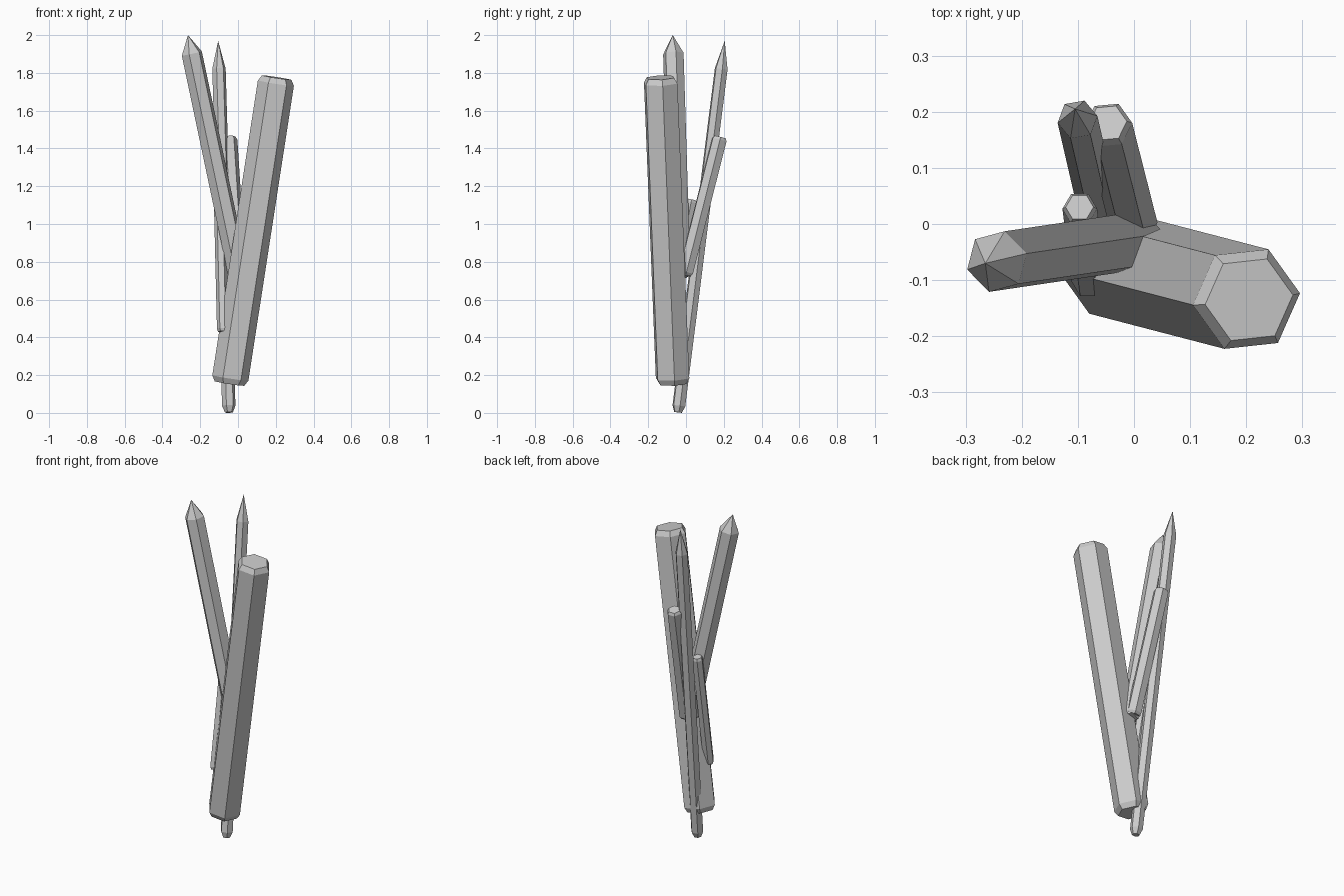
import bpy, bmesh, math
from mathutils import Vector

if "Cube" in bpy.data.objects:
    bpy.data.objects.remove(bpy.data.objects["Cube"])


def crystal(name, base, top, radius, bevel, turn=0.0, tip=0.0, inset=0.8):
    """Six-sided shaft from base to top; chamfered ends, or a point of length tip."""
    base, top = Vector(base), Vector(top)
    axis = top - base
    length = axis.length
    rot = Vector((0, 0, 1)).rotation_difference(axis)
    profile = [(radius * inset, 0), (radius, bevel)]
    if tip:
        profile.append((radius, length - tip))
    else:
        profile += [(radius, length - bevel), (radius * inset, length)]
    bm = bmesh.new()
    rings = []
    for r, h in profile:
        ring = []
        for i in range(6):
            a = math.radians(turn + 60 * i)
            ring.append(bm.verts.new(base + rot @ Vector((r * math.cos(a), r * math.sin(a), h))))
        rings.append(ring)
    bm.faces.new(rings[0][::-1])
    for lo, hi in zip(rings, rings[1:]):
        for i in range(6):
            j = (i + 1) % 6
            bm.faces.new((lo[i], lo[j], hi[j], hi[i]))
    if tip:
        point = bm.verts.new(top)
        for i in range(6):
            bm.faces.new((rings[-1][i], rings[-1][(i + 1) % 6], point))
    else:
        bm.faces.new(rings[-1])
    mesh = bpy.data.meshes.new(name)
    bm.to_mesh(mesh)
    bm.free()
    bpy.context.collection.objects.link(bpy.data.objects.new(name, mesh))


# Thick blunt crystal
crystal("main_crystal", (-0.045, -0.07, 0.155), (0.205, -0.135, 1.775), 0.097, 0.03, 6, inset=0.82)
# Two long pointed crystals
crystal("left_pointed_crystal", (0.005, -0.03, 0.72), (-0.265, -0.07, 2.0), 0.056, 0.02, 15, tip=0.1)
crystal("back_pointed_crystal", (-0.048, -0.042, 0.003), (-0.105, 0.205, 1.97), 0.036, 0.035, 10, tip=0.15, inset=0.6)
# Shorter blunt crystals
crystal("back_blunt_crystal", (0.0, -0.005, 0.73), (-0.047, 0.18, 1.46), 0.043, 0.015, 5)
crystal("small_left_crystal", (-0.08, -0.105, 0.43), (-0.097, 0.03, 1.13), 0.031, 0.015, 0)
